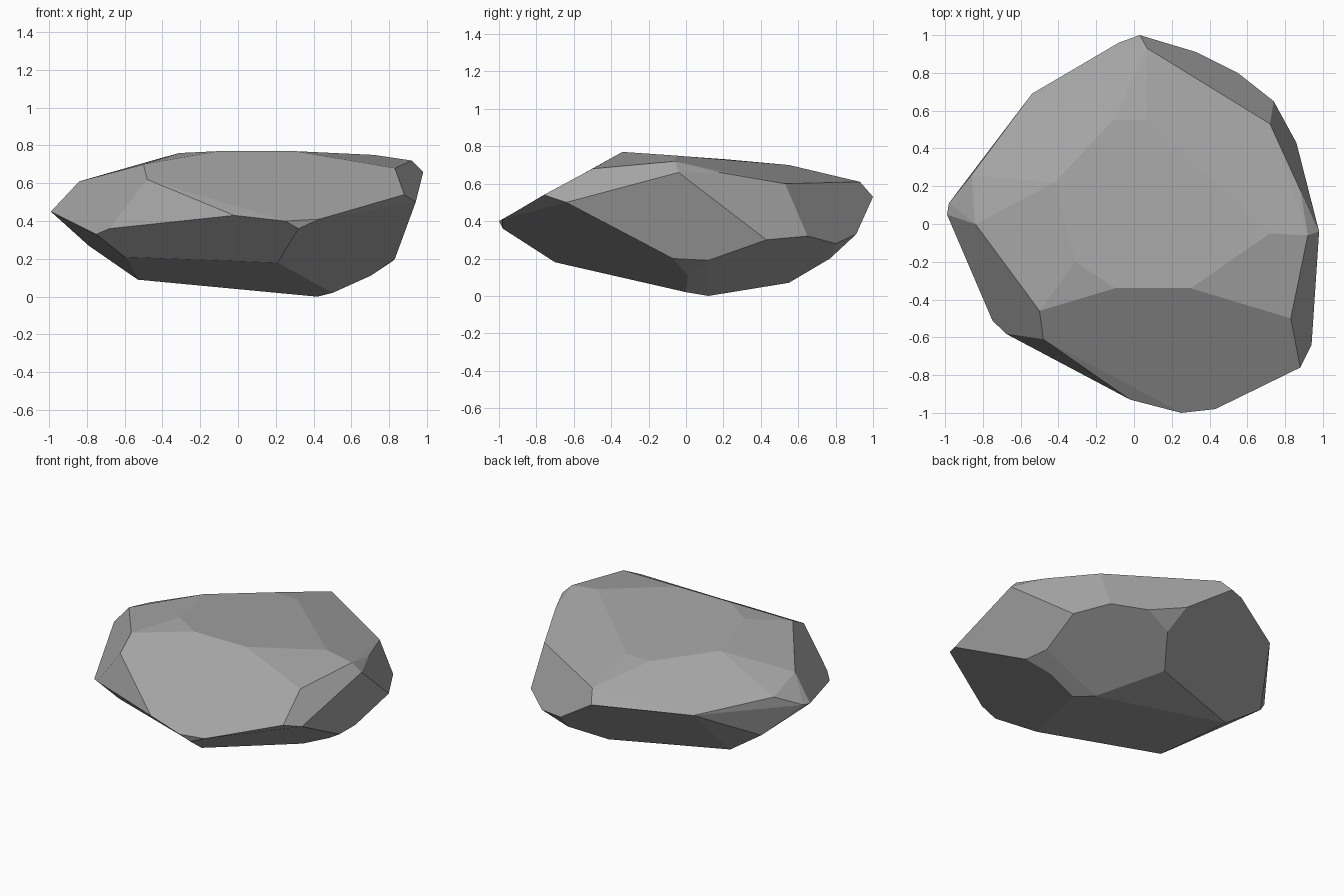
import bpy
import bmesh
from math import radians
from mathutils import Vector

default_cube = bpy.data.objects.get("Cube")
if default_cube:
    bpy.data.objects.remove(default_cube, do_unlink=True)


def flat_material(name, colour):
    material = bpy.data.materials.new(name)
    material.use_nodes = True
    material.diffuse_color = colour
    shader = next(n for n in material.node_tree.nodes if n.type == "BSDF_PRINCIPLED")
    shader.inputs["Base Color"].default_value = colour
    shader.inputs["Roughness"].default_value = 0.9
    return material


# Chipped corners of the stone, in hundredths of a unit, from top to bottom
crown = [
    (-10, -34, 77), (30, -34, 77), (72, -5, 75), (7, 55, 70),
    (-11, 55, 70), (-42, 22, 73), (-31, -20, 76),
]
shoulder = [
    (92, -6, 72), (83, -50, 68), (-48, -61, 62), (-50, -46, 70),
    (-84, 0, 61), (-80, 10, 60), (7, 93, 61), (72, 53, 60), (88, 18, 66),
]
rim = [
    (98, -4, 66), (94, -64, 50), (88, -76, 54), (43, -98, 41),
    (25, -100, 40), (-2, -93, 43), (-68, -58, 36), (-75, -51, 33),
    (-99, 5, 45), (-98, 11, 46), (-86, 26, 54), (-54, 69, 49),
    (-8, 96, 53), (3, 100, 53),
]
belly = [
    (32, -98, 36), (21, -70, 18), (-60, -45, 21), (-79, 30, 27),
    (33, 91, 33), (55, 80, 28), (74, 65, 32), (86, 43, 30),
    (82, 12, 19), (83, -7, 20),
]
base = [
    (50, 0, 2), (70, 1, 11), (42, 12, 0), (27, 32, 3),
    (21, 55, 7), (37, 77, 20), (-53, 27, 9),
]


def faceted_stone(name, layers, material):
    """Wrap the corner layers in a convex skin and merge it into broad facets."""
    bm = bmesh.new()
    for layer in layers:
        for corner in layer:
            bm.verts.new(Vector(corner) / 100)
    bmesh.ops.convex_hull(bm, input=bm.verts[:], use_existing_faces=False)
    loose = [v for v in bm.verts if not v.link_faces]
    bmesh.ops.delete(bm, geom=loose, context="VERTS")
    bmesh.ops.dissolve_limit(
        bm, angle_limit=radians(6), verts=bm.verts[:], edges=bm.edges[:]
    )
    bmesh.ops.recalc_face_normals(bm, faces=bm.faces[:])
    mesh = bpy.data.meshes.new(name)
    bm.to_mesh(mesh)
    bm.free()
    mesh.materials.append(material)
    stone = bpy.data.objects.new(name, mesh)
    bpy.context.collection.objects.link(stone)
    return stone


# Single boulder in plain grey stone
grey_stone = flat_material("grey_stone", (0.38, 0.38, 0.38, 1.0))
faceted_stone("boulder", [crown, shoulder, rim, belly, base], grey_stone)
